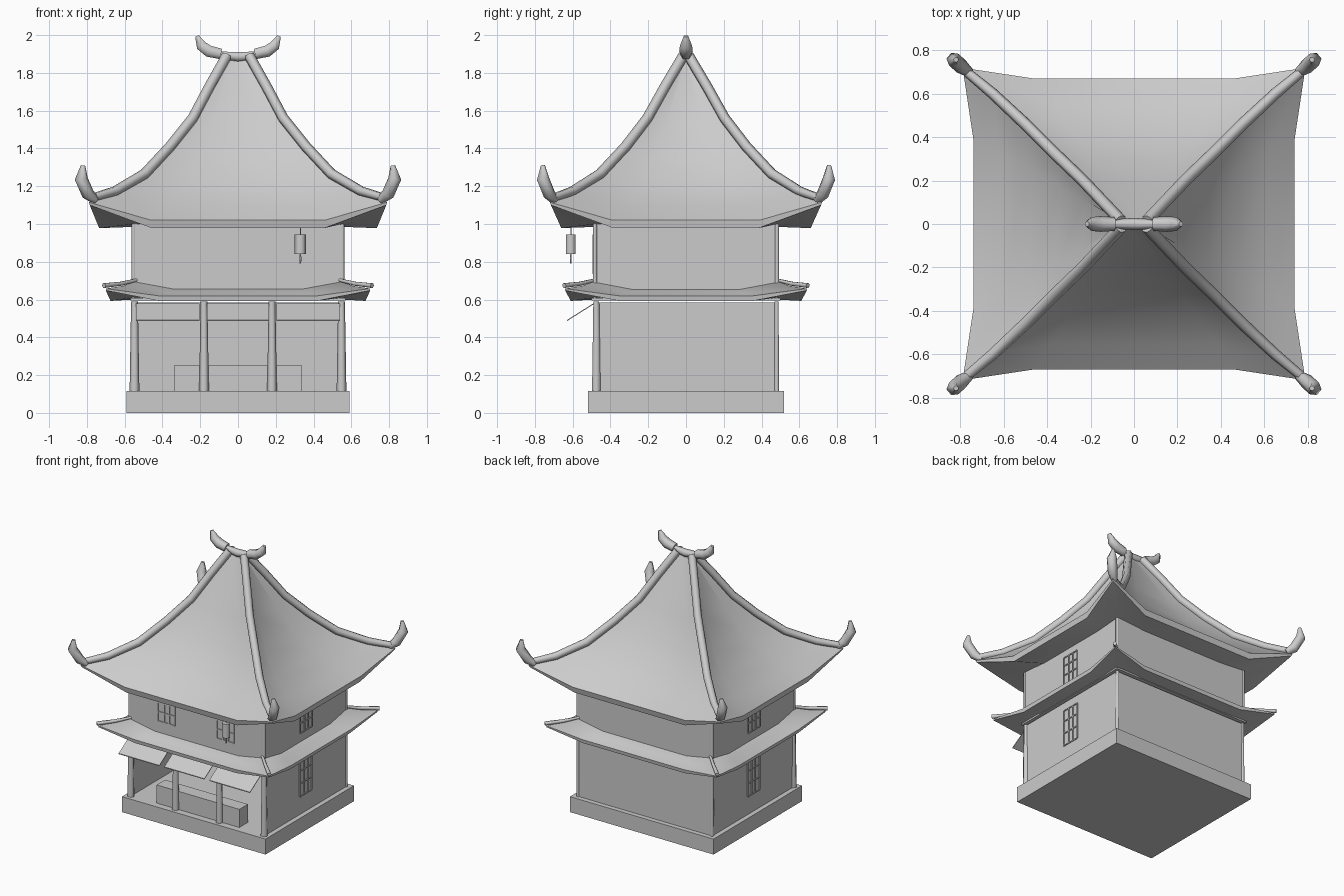
import bpy, math

if "Cube" in bpy.data.objects:
    bpy.data.objects.remove(bpy.data.objects["Cube"])

def finish(name, verts, faces, smooth=None):
    me = bpy.data.meshes.new(name)
    me.from_pydata(verts, [], faces)
    me.update()
    ob = bpy.data.objects.new(name, me)
    bpy.context.collection.objects.link(ob)
    bpy.ops.object.select_all(action='DESELECT')
    bpy.context.view_layer.objects.active = ob
    ob.select_set(True)
    if smooth:
        bpy.ops.object.shade_smooth_by_angle(angle=math.radians(smooth))
    return ob

def box(name, x0, x1, y0, y1, z0, z1):
    v = [(x, y, z) for z in (z0, z1) for x, y in ((x0, y0), (x1, y0), (x1, y1), (x0, y1))]
    f = [(3, 2, 1, 0), (4, 5, 6, 7)] + [(i, (i + 1) % 4, (i + 1) % 4 + 4, i + 4) for i in range(4)]
    return finish(name, v, f)

def tube(name, pts, radii):
    """Tapered low-sided tube along a path."""
    cu = bpy.data.curves.new(name, 'CURVE')
    cu.dimensions = '3D'
    cu.bevel_depth = 1.0
    cu.bevel_resolution = 1
    cu.use_fill_caps = True
    sp = cu.splines.new('POLY')
    sp.points.add(len(pts) - 1)
    for p, co, r in zip(sp.points, pts, radii):
        p.co = (*co, 1)
        p.radius = r
    ob = bpy.data.objects.new(name, cu)
    bpy.context.collection.objects.link(ob)
    bpy.ops.object.select_all(action='DESELECT')
    bpy.context.view_layer.objects.active = ob
    ob.select_set(True)
    bpy.ops.object.convert(target='MESH')
    bpy.ops.object.shade_smooth_by_angle(angle=math.radians(62))
    return bpy.context.object

def ring(cx, cy, cz, mx, my, mz, k=0.62):
    """Eave outline: raised corners, two low points along each side."""
    j = k - 0.04
    return [(-cx, -cy, cz), (-k * mx, -my, mz), (k * mx, -my, mz),
            (cx, -cy, cz), (mx, -j * my, mz), (mx, j * my, mz),
            (cx, cy, cz), (k * mx, my, mz), (-k * mx, my, mz),
            (-cx, cy, cz), (-mx, j * my, mz), (-mx, -j * my, mz)]

def roof(name, levels):
    """Skin the outlines from top to underside."""
    v = [p for l in levels for p in ring(*l)]
    f = [tuple(range(12)),
         tuple(range(len(v) - 1, len(v) - 13, -1))]
    for a in range(0, len(v) - 12, 12):
        for i in range(12):
            j = (i + 1) % 12
            f.append((a + i, a + 12 + i, a + 12 + j, a + j))
    return finish(name, v, f, 40)

def window(name, axis, side, wall, c, w, z0, z1):
    """Lattice of thin bars on a wall; axis is the wall normal."""
    t, d = 0.004, 0.006
    bars = [(c + s * w - t, c + s * w + t, z0, z1) for s in (-1, -0.25, 0.35, 1)]
    bars += [(c - w, c + w, z - t, z + t) for z in
             (z0, z0 + (z1 - z0) * 0.35, z0 + (z1 - z0) * 0.7, z1)]
    n0, n1 = sorted((side * (wall - 0.01), side * (wall + d)))
    for a, b, p, q in bars:
        if axis == 'x':
            box(name, n0, n1, a, b, p, q)
        else:
            box(name, a, b, n0, n1, p, q)

# Plinth and ground floor: three thin walls, open shop front
box("plinth", -0.59, 0.59, -0.52, 0.52, 0, 0.115)
box("shop_rear_wall", -0.555, 0.555, 0.475, 0.485, 0.11, 0.585)
for s in (-1, 1):
    x0, x1 = sorted((s * 0.545, s * 0.555))
    box("shop_side_wall", x0, x1, -0.49, 0.48, 0.11, 0.585)
box("floor_slab", -0.57, 0.57, -0.5, 0.5, 0.595, 0.607)
box("counter", -0.34, 0.34, -0.47, -0.37, 0.11, 0.25)

# Upper floor
box("upper_floor_wall", -0.557, 0.557, -0.489, 0.489, 0.6, 1.04)

# Posts
for x in (-0.548, -0.18, 0.18, 0.548):
    tube("front_post", [(x, -0.475, 0.11), (x, -0.475, 0.59)], [0.026, 0.018])
for s in (-1, 1):
    tube("rear_post", [(s * 0.55, 0.48, 0.11), (s * 0.55, 0.48, 0.59)], [0.014, 0.012])
    for y in (-0.482, 0.482):
        tube("upper_corner_post", [(s * 0.552, y, 0.6), (s * 0.552, y, 1.0)], [0.011, 0.011])

# Three sloped awnings
for x0, x1 in ((-0.54, -0.205), (-0.165, 0.165), (0.205, 0.54)):
    ys = ((-0.49, 0.58), (-0.63, 0.492))
    v = [(x, y, z - t) for t in (0, 0.006) for x, (y, z) in
         ((x0, ys[0]), (x0, ys[1]), (x1, ys[1]), (x1, ys[0]))]
    finish("awning", v, [(0, 1, 2, 3), (7, 6, 5, 4)] +
           [(i, i + 4, (i + 1) % 4 + 4, (i + 1) % 4) for i in range(4)])

# Windows
for c in (-0.245, 0.24):
    window("front_window", 'y', -1, 0.489, c, 0.07, 0.74, 0.94)
for s in (-1, 1):
    window("upper_side_window", 'x', s, 0.557, 0, 0.07, 0.72, 0.93)
    window("lower_side_window", 'x', s, 0.555, 0, 0.07, 0.25, 0.52)

# Lower skirt roof and main roof
roof("skirt_roof", [
    (0.54, 0.475, 0.70, 0.54, 0.475, 0.662),
    (0.61, 0.55, 0.672, 0.60, 0.54, 0.634),
    (0.70, 0.64, 0.658, 0.68, 0.615, 0.62),
    (0.70, 0.64, 0.648, 0.675, 0.61, 0.593),
    (0.55, 0.48, 0.61, 0.55, 0.48, 0.60)])
roof("main_roof", [
    (0.06, 0.012, 1.875, 0.05, 0.012, 1.865),
    (0.24, 0.2, 1.55, 0.23, 0.19, 1.51),
    (0.36, 0.315, 1.40, 0.345, 0.30, 1.335),
    (0.50, 0.455, 1.25, 0.48, 0.43, 1.185),
    (0.65, 0.595, 1.165, 0.62, 0.555, 1.09),
    (0.79, 0.72, 1.115, 0.74, 0.67, 1.02),
    (0.785, 0.715, 1.10, 0.735, 0.66, 0.978),
    (0.55, 0.482, 1.0, 0.55, 0.482, 0.985)])

# Hip ridges, corner horns and skirt hips
for sx in (-1, 1):
    for sy in (-1, 1):
        def m(pts):
            return [(sx * x, sy * y, z) for x, y, z in pts]
        tube("hip_ridge", m([(0.06, 0.015, 1.89), (0.15, 0.11, 1.73), (0.24, 0.205, 1.56),
                             (0.36, 0.32, 1.41), (0.495, 0.455, 1.265), (0.65, 0.6, 1.175),
                             (0.77, 0.70, 1.14)]),
             [0.028, 0.028, 0.028, 0.028, 0.028, 0.026, 0.022])
        tube("corner_horn", m([(0.755, 0.695, 1.125), (0.795, 0.725, 1.16),
                               (0.83, 0.757, 1.24), (0.82, 0.757, 1.31)]),
             [0.022, 0.034, 0.035, 0.012])
        tube("skirt_hip", m([(0.53, 0.475, 0.705), (0.62, 0.56, 0.684), (0.71, 0.645, 0.674)]),
             [0.009, 0.012, 0.014])
    # Ridge finials
    tube("ridge_finial", [(sx * x, 0, z) for x, z in
         ((0.09, 1.90), (0.155, 1.915), (0.195, 1.945), (0.217, 1.995))],
         [0.032, 0.036, 0.032, 0.012])
tube("top_ridge", [(-0.1, 0, 1.895), (0, 0, 1.885), (0.1, 0, 1.895)], [0.022, 0.028, 0.022])

# Hanging lantern
lx, ly = 0.33, -0.61
tube("lantern_cord", [(lx, ly, 0.94), (lx, ly, 1.0)], [0.003, 0.003])
tube("lantern_body", [(lx, ly, 0.84), (lx, ly, 0.945)], [0.03, 0.03])
tube("lantern_tassel", [(lx, ly, 0.79), (lx, ly, 0.82), (lx, ly, 0.84)], [0.004, 0.006, 0.003])
